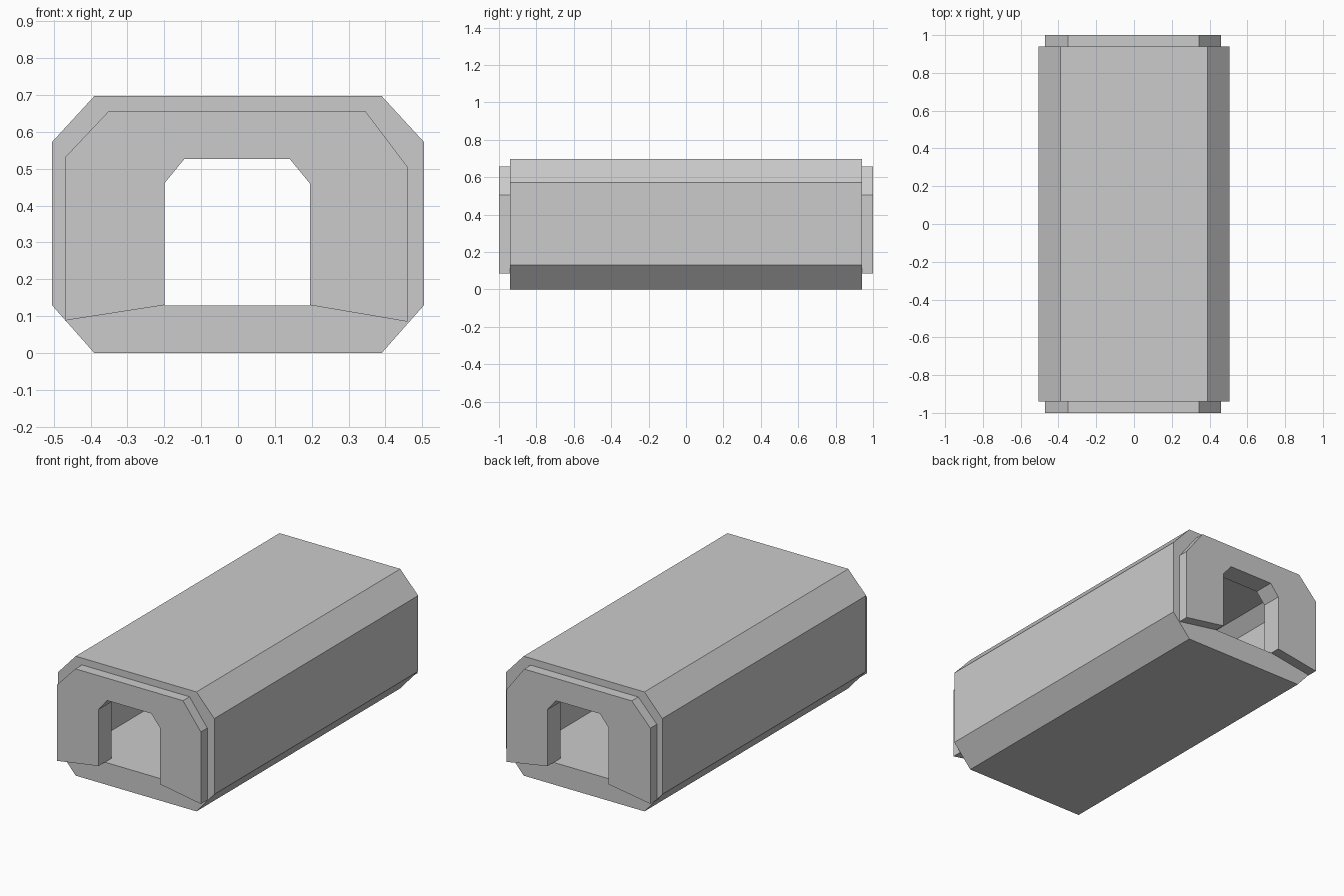
import bpy, bmesh

if "Cube" in bpy.data.objects:
    bpy.data.objects.remove(bpy.data.objects["Cube"])


def prism(name, profile, y0, y1):
    """Extrude an x-z profile along y."""
    bm = bmesh.new()
    face = bm.faces.new([bm.verts.new((x, y0, z)) for x, z in profile])
    ext = bmesh.ops.extrude_face_region(bm, geom=[face])
    verts = [g for g in ext["geom"] if isinstance(g, bmesh.types.BMVert)]
    bmesh.ops.translate(bm, verts=verts, vec=(0, y1 - y0, 0))
    bmesh.ops.recalc_face_normals(bm, faces=bm.faces[:])
    mesh = bpy.data.meshes.new(name)
    bm.to_mesh(mesh)
    bm.free()
    obj = bpy.data.objects.new(name, mesh)
    bpy.context.collection.objects.link(obj)
    return obj


def combine(target, tool, operation):
    """Apply a boolean and remove the tool object."""
    mod = target.modifiers.new("join", "BOOLEAN")
    mod.object, mod.operation, mod.solver = tool, operation, "EXACT"
    bpy.context.view_layer.objects.active = target
    bpy.ops.object.modifier_apply(modifier=mod.name)
    bpy.data.objects.remove(tool, do_unlink=True)


def mirrored(half):
    """Complete a right-hand profile across x = 0."""
    return half + [(-x, z) for x, z in reversed(half)]


# Octagonal outer body
body = prism("corridor_body",
             mirrored([(0.39, 0), (0.505, 0.13), (0.505, 0.572), (0.39, 0.697)]),
             -0.94, 0.94)

# Raised door frames at both ends, open along the floor
frame = [(0.46, 0.085), (0.46, 0.505), (0.345, 0.657), (-0.35, 0.657),
         (-0.47, 0.53), (-0.47, 0.088), (-0.2, 0.13), (0.195, 0.13)]
for s in (-1, 1):
    combine(body, prism("door_frame", frame, s * 0.92, s * 1.0), "UNION")

# Wider inner room
room = mirrored([(0.40, 0.128), (0.40, 0.53), (0.33, 0.6)])
combine(body, prism("room_cutter", room, -0.88, 0.88), "DIFFERENCE")

# Doorway opening through both ends
doorway = [(0.195, 0.129), (0.195, 0.46), (0.14, 0.527),
           (-0.145, 0.527), (-0.2, 0.46), (-0.2, 0.129)]
combine(body, prism("doorway_cutter", doorway, -1.1, 1.1), "DIFFERENCE")
